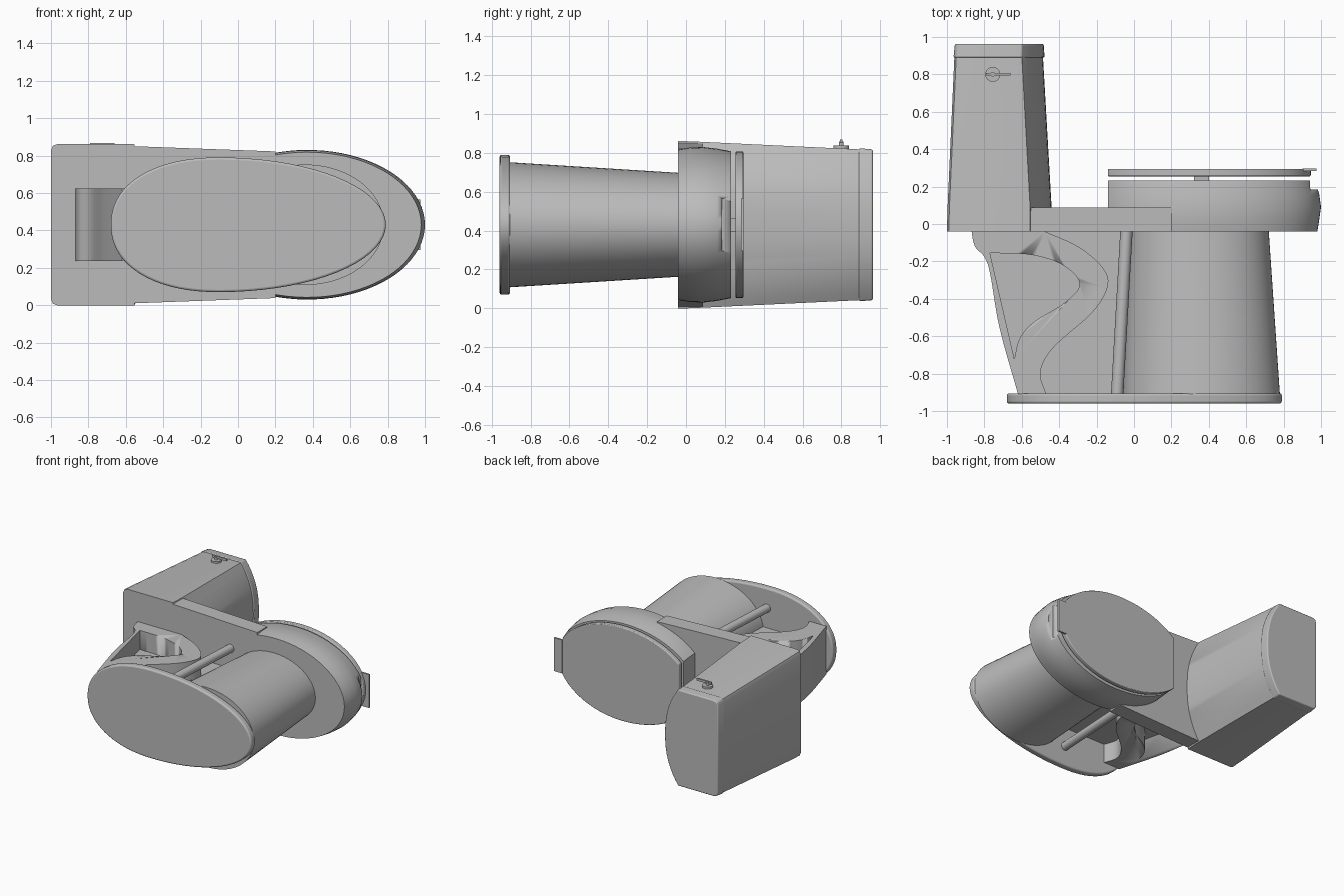
import bpy, bmesh, math
from mathutils import Vector

cube = bpy.data.objects.get("Cube")
if cube:
    bpy.data.objects.remove(cube, do_unlink=True)

MID = 0.43  # height of the symmetry plane

ceramic = bpy.data.materials.new("grey_ceramic")
ceramic.use_nodes = True
ceramic.diffuse_color = (0.5, 0.5, 0.5, 1)
ceramic.node_tree.nodes["Principled BSDF"].inputs["Base Color"].default_value = (0.5, 0.5, 0.5, 1)


def loft(name, rings, angle=35, bevel=0.0, cutter=None):
    """Skin a list of equal-length rings and cap both ends."""
    bm = bmesh.new()
    rows = [[bm.verts.new(p) for p in ring] for ring in rings]
    n = len(rows[0])
    for a, b in zip(rows, rows[1:]):
        for i in range(n):
            bm.faces.new((a[i], a[(i + 1) % n], b[(i + 1) % n], b[i]))
    bm.faces.new(rows[0])
    bm.faces.new(rows[-1])
    bmesh.ops.recalc_face_normals(bm, faces=bm.faces)
    mesh = bpy.data.meshes.new(name)
    bm.to_mesh(mesh)
    bm.free()
    ob = bpy.data.objects.new(name, mesh)
    bpy.context.collection.objects.link(ob)
    mesh.materials.append(ceramic)
    if cutter:
        m = ob.modifiers.new("cut", "BOOLEAN")
        m.object, m.operation, m.solver = cutter, "DIFFERENCE", "EXACT"
    if bevel:
        m = ob.modifiers.new("soft_edge", "BEVEL")
        m.width, m.segments, m.limit_method = bevel, 3, "ANGLE"
        m.angle_limit = math.radians(40)
    bpy.ops.object.select_all(action="DESELECT")
    ob.select_set(True)
    bpy.context.view_layer.objects.active = ob
    bpy.ops.object.shade_smooth_by_angle(angle=math.radians(angle))
    return ob


def at_y(y, outline):
    return [(x, y, MID + w) for x, w in outline]


def prism_z(name, outline, low, high, **kw):
    return loft(name, [[(x, y, z) for x, y in outline] for z in (low, high)], **kw)


def box(name, x, y, z):
    return prism_z(name, [(x[0], y[0]), (x[1], y[0]), (x[1], y[1]), (x[0], y[1])], *z)


def oval(cx, back, front, half, power=2.0, count=72):
    """Egg outline with its own reach to the back and to the front."""
    pts = []
    for i in range(count):
        t = 2 * math.pi * i / count
        c, s = math.cos(t), math.sin(t)
        e = 2 / (power if c < 0 else 2)
        reach = front if c > 0 else back
        pts.append((cx + reach * math.copysign(abs(c) ** e, c),
                    half * math.copysign(abs(s) ** e, s)))
    return pts


def cut_oval(front, half, cx=0.37, back=0.62, flat=-0.14, count=64):
    """Oval with a straight cut across the back."""
    stop = math.acos((flat - cx) / back)
    pts = []
    for i in range(count + 1):
        t = stop * (2 * i / count - 1)
        c = math.cos(t)
        pts.append((cx + (front - cx if c > 0 else back) * c, half * math.sin(t)))
    return pts


def spline(points, steps=8):
    """Smooth open curve through the points."""
    p = [Vector(q) for q in points]
    p = [2 * p[0] - p[1]] + p + [2 * p[-1] - p[-2]]
    out = []
    for a, b, c, d in zip(p, p[1:], p[2:], p[3:]):
        for k in range(steps):
            t = k / steps
            out.append(tuple(0.5 * (2 * b + (c - a) * t + (2 * a - 5 * b + 4 * c - d) * t * t
                                    + (3 * b - a - 3 * c + d) * t ** 3)))
    return out + [tuple(p[-2])]


# Foot plate and front pedestal
foot = oval(-0.1, 0.58, 0.89, 0.36, 2.2)
loft("foot_plate", [at_y(-0.96, foot), at_y(-0.905, foot)], bevel=0.012)
loft("pedestal", [at_y(-0.91, oval(0.36, 0.42, 0.42, 0.322)),
                  at_y(-0.03, oval(0.35, 0.37, 0.37, 0.267))])

# Rear trapway with a recess on each side, divided by a thin web
back_edge = spline([(-0.62, -0.91), (-0.72, -0.55), (-0.78, -0.22), (-0.85, -0.12), (-0.87, -0.03)])
front_edge = spline([(-0.5, -0.03), (-0.3, -0.12), (-0.17, -0.23), (-0.14, -0.33), (-0.22, -0.47),
                     (-0.43, -0.66), (-0.5, -0.79), (-0.47, -0.91)])
recess = spline([(-0.77, -0.155), (-0.55, -0.165), (-0.38, -0.22), (-0.29, -0.32), (-0.37, -0.42),
                 (-0.53, -0.52), (-0.61, -0.61), (-0.64, -0.72)])
cutter = prism_z("recess_cutter", recess, 0, 1)
cutter.hide_render = True
cutter.hide_viewport = True
prism_z("trapway", back_edge + front_edge, MID - 0.195, MID + 0.195, cutter=cutter)
prism_z("trapway_web", back_edge + [(0.05, -0.03), (0.05, -0.91)], MID - 0.04, MID + 0.04)

# Upright rods behind the pedestal
for side, label in ((1, "left"), (-1, "right")):
    rings = []
    for x, y in ((-0.09, -0.91), (-0.04, -0.03)):
        rings.append([(x + 0.033 * math.cos(t), y, MID + side * 0.2 + 0.033 * math.sin(t))
                      for t in (math.pi * k / 10 for k in range(20))])
    loft("rod_" + label, rings)

# Deck joining tank and bowl
deck = [(-0.56, -0.42), (0.2, -0.392), (0.2, 0.392), (-0.56, 0.42)]
loft("deck", [at_y(-0.04, deck), at_y(0.087, deck)])

# Bowl rim, notched at the front
notch = box("notch_cutter", (0.94, 1.1), (0.185, 0.3), (MID - 0.135, MID + 0.135))
notch.hide_render = True
notch.hide_viewport = True
loft("bowl_rim", [at_y(-0.04, cut_oval(0.98, 0.388)), at_y(0.02, cut_oval(0.99, 0.398)),
                  at_y(0.09, cut_oval(1.0, 0.4)), at_y(0.16, cut_oval(0.99, 0.392)),
                  at_y(0.232, cut_oval(0.97, 0.378))], cutter=notch)

# Lid with its bumper and front tab
lid = cut_oval(0.945, 0.378)
loft("lid", [at_y(0.255, lid), at_y(0.295, lid)], bevel=0.006)
box("lid_bumper", (0.32, 0.4), (0.225, 0.26), (MID - 0.035, MID + 0.035))
box("lid_tab", (0.9, 0.975), (0.283, 0.297), (MID - 0.135, MID + 0.135))


# Tank: flat back, bowed front, tapering away from the deck
def tank_outline(back, side, front, half, chamfer=0.035):
    bow = []
    for i in range(21):
        s = 2 * i / 20 - 1
        bow.append((side + (front - side) * (1 - abs(s) ** 2.4), s * half))
    return ([(back, half - chamfer), (back, chamfer - half), (back + 0.01, 0.01 - half),
             (back + chamfer, -half)] + bow
            + [(back + chamfer, half), (back + 0.01, half - 0.01)])


loft("tank", [at_y(-0.04, tank_outline(-1.0, -0.555, -0.535, 0.432)),
              at_y(0.08, tank_outline(-0.997, -0.555, -0.44, 0.427)),
              at_y(0.9, tank_outline(-0.96, -0.6, -0.487, 0.388))])
loft("tank_lid", [at_y(0.89, tank_outline(-0.965, -0.6, -0.478, 0.394)),
                  at_y(0.962, tank_outline(-0.958, -0.6, -0.483, 0.388))], bevel=0.008)


# Flush handle: disc, stem and lever
def disc(name, radius, low, high):
    ring = [(-0.755 + radius * math.cos(t), 0.8 + radius * math.sin(t))
            for t in (math.pi * k / 12 for k in range(24))]
    prism_z(name, ring, low, high)


disc("handle_disc", 0.04, 0.8, 0.838)
disc("handle_stem", 0.012, 0.83, 0.86)
box("handle_lever", (-0.79, -0.66), (0.793, 0.807), (0.85, 0.868))
